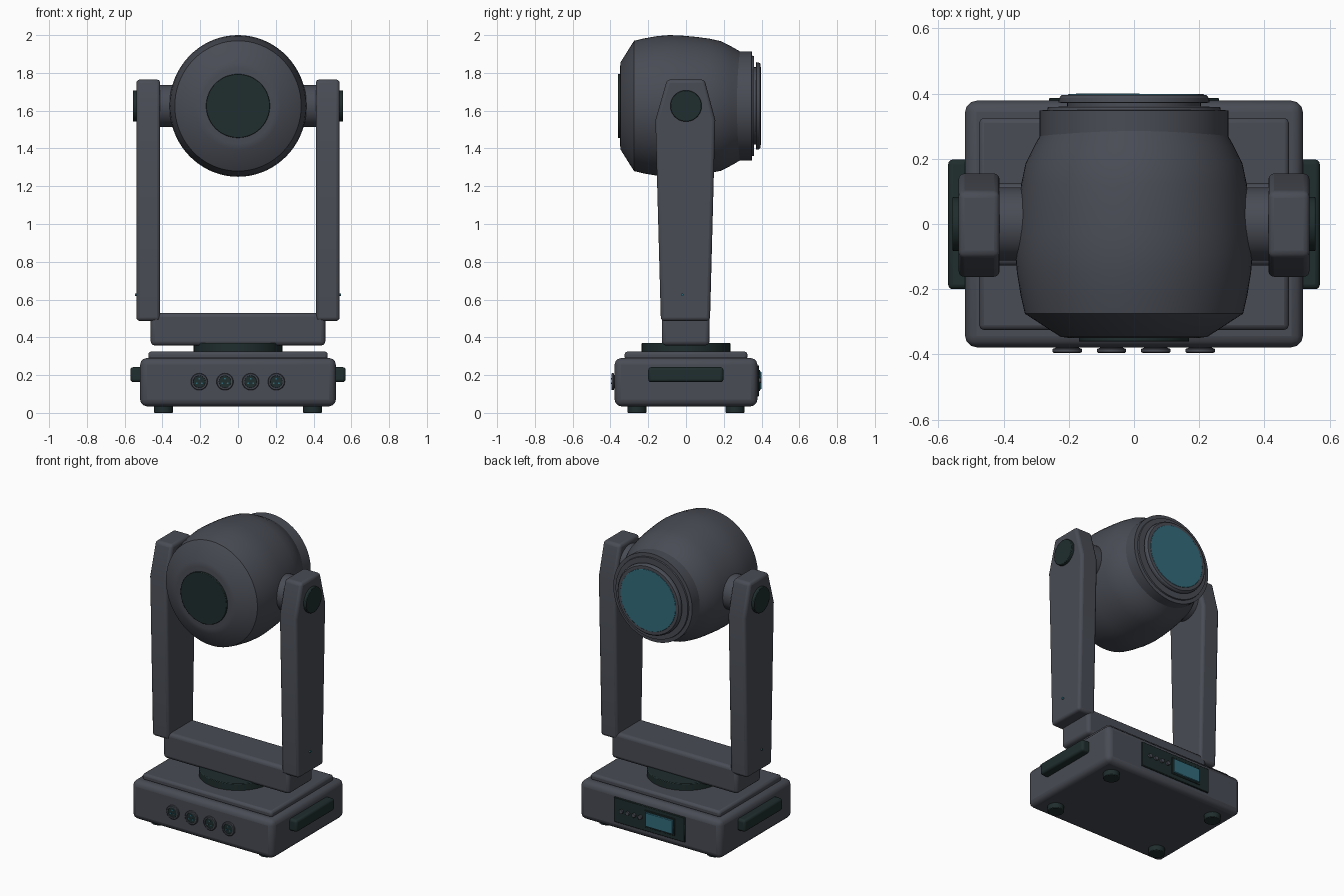
import bpy, bmesh, math
from mathutils import Matrix, Vector

if "Cube" in bpy.data.objects:
    bpy.data.objects.remove(bpy.data.objects["Cube"])


def material(name, rgb):
    m = bpy.data.materials.new(name)
    m.diffuse_color = (*rgb, 1)
    m.use_nodes = True
    m.node_tree.nodes["Principled BSDF"].inputs["Base Color"].default_value = m.diffuse_color
    return m


GREY = material("slate grey", (0.066, 0.072, 0.090))
DARK = material("dark green black", (0.014, 0.026, 0.026))
TEAL = material("teal glass", (0.032, 0.150, 0.200))
AXIS = {"x": Matrix.Rotation(math.pi / 2, 4, "Y"),
        "y": Matrix.Rotation(-math.pi / 2, 4, "X"),
        "z": Matrix.Identity(4)}


def finish(name, bm, mat, bevel=0, segments=3):
    bmesh.ops.recalc_face_normals(bm, faces=bm.faces)
    me = bpy.data.meshes.new(name)
    bm.to_mesh(me)
    bm.free()
    ob = bpy.data.objects.new(name, me)
    bpy.context.collection.objects.link(ob)
    me.materials.append(mat)
    if bevel:
        b = ob.modifiers.new("bevel", "BEVEL")
        b.width, b.segments, b.limit_method = bevel, segments, "ANGLE"
        b.angle_limit = math.radians(25)
    bpy.ops.object.select_all(action="DESELECT")
    ob.select_set(True)
    bpy.context.view_layer.objects.active = ob
    bpy.ops.object.shade_smooth_by_angle(angle=math.radians(32))
    return ob


def box(name, lo, hi, mat, bevel=0, segments=3):
    lo, hi = Vector(lo), Vector(hi)
    bm = bmesh.new()
    bmesh.ops.create_cube(bm, size=1)
    bmesh.ops.scale(bm, vec=hi - lo, verts=bm.verts)
    bmesh.ops.translate(bm, vec=(lo + hi) / 2, verts=bm.verts)
    return finish(name, bm, mat, bevel, segments)


def cylinder(name, centre, radius, depth, axis, mat, bevel=0, sides=40):
    bm = bmesh.new()
    bmesh.ops.create_cone(bm, cap_ends=True, segments=sides, radius1=radius,
                          radius2=radius, depth=depth,
                          matrix=Matrix.Translation(centre) @ AXIS[axis])
    return finish(name, bm, mat, bevel, 2)


def lathe_y(name, profile, centre, mat, sides=64, squash=1.0):
    """Revolve (y, radius) pairs around the y direction, with end caps."""
    bm = bmesh.new()
    rings = []
    for y, r in profile:
        rings.append([bm.verts.new((centre[0] + squash * r * math.cos(a), centre[1] + y,
                                    centre[2] + r * math.sin(a)))
                      for a in (2 * math.pi * i / sides for i in range(sides))])
    for a, b in zip(rings, rings[1:]):
        for i in range(sides):
            j = (i + 1) % sides
            bm.faces.new((a[i], a[j], b[j], b[i]))
    bm.faces.new(rings[0])
    bm.faces.new(rings[-1])
    return finish(name, bm, mat)


# Base housing, top plate and feet
box("base_housing", (-0.518, -0.378, 0.035), (0.518, 0.378, 0.29), GREY, 0.035)
box("base_top_plate", (-0.475, -0.325, 0.28), (0.475, 0.325, 0.325), GREY, 0.015, 2)
for x in (-0.395, 0.395):
    for y in (-0.26, 0.26):
        cylinder("foot", (x, y, 0.022), 0.05, 0.044, "z", DARK, 0.004, 28)

# Front sockets: flange, dark recess face and three pins
for x in (-0.205, -0.069, 0.067, 0.203):
    lathe_y("socket_ring", [(0.02, 0.036), (-0.005, 0.036), (-0.008, 0.045),
                            (-0.017, 0.045), (-0.020, 0.041), (-0.020, 0.033),
                            (-0.012, 0.032)], (x, -0.375, 0.165), GREY, 32)
    cylinder("socket_face", (x, -0.388, 0.165), 0.032, 0.008, "y", DARK, 0, 24)
    for k in range(3):
        a = math.radians(90 + 120 * k)
        cylinder("socket_pin", (x + 0.016 * math.cos(a), -0.392, 0.165 + 0.016 * math.sin(a)),
                 0.005, 0.008, "y", TEAL, 0, 10)

# Rear control panel with screen and buttons
box("control_panel", (-0.26, 0.37, 0.088), (0.26, 0.387, 0.252), DARK, 0.003, 1)
box("screen_frame", (-0.19, 0.38, 0.115), (0.03, 0.392, 0.228), DARK, 0.002, 1)
box("screen", (-0.18, 0.385, 0.125), (0.02, 0.400, 0.218), TEAL, 0.003, 1)
for i in range(4):
    cylinder("panel_button", (0.062 + 0.046 * i, 0.392, 0.172), 0.014, 0.014, "y", GREY, 0.002, 16)

# Rotating neck and yoke cross bar
cylinder("neck", (0, 0, 0.34), 0.235, 0.06, "z", DARK, 0.004, 56)
box("yoke_bar", (-0.462, -0.128, 0.357), (0.462, 0.125, 0.53), GREY, 0.022)

ARM = [(-0.133, 0.487), (0.127, 0.487), (0.155, 1.55), (0.098, 1.765),
       (-0.100, 1.765), (-0.162, 1.55)]
HUB = 1.625
for side, s in (("left", -1), ("right", 1)):
    # Tapered yoke arm
    bm = bmesh.new()
    face = bm.faces.new([bm.verts.new((s * 0.412, y, z)) for y, z in ARM])
    out = bmesh.ops.extrude_face_region(bm, geom=[face])
    bmesh.ops.translate(bm, vec=(s * 0.126, 0, 0),
                        verts=[v for v in out["geom"] if isinstance(v, bmesh.types.BMVert)])
    bm.faces.new([v for v in face.verts]) if not face.is_valid else None
    finish(side + "_arm", bm, GREY, 0.018)
    # Tilt pivot, outer cap, indicator lamp and carrying handle
    cylinder(side + "_pivot", (s * 0.36, 0, HUB), 0.112, 0.14, "x", GREY, 0.004)
    cylinder(side + "_pivot_cap", (s * 0.54, 0, HUB), 0.083, 0.034, "x", DARK, 0.004)
    cylinder(side + "_lamp", (s * 0.538, -0.02, 0.625), 0.007, 0.016, "x", TEAL, 0, 12)
    x0, x1 = sorted((s * 0.50, s * 0.570))
    box(side + "_handle", (x0, -0.2, 0.163), (x1, 0.198, 0.242), DARK, 0.015)

# Lamp head shell
lathe_y("head_shell", [(-0.350, 0.20), (-0.346, 0.232), (-0.275, 0.345), (-0.22, 0.358),
                       (-0.15, 0.370), (-0.09, 0.375), (-0.03, 0.373), (0.05, 0.366),
                       (0.12, 0.357), (0.185, 0.343), (0.24, 0.315), (0.29, 0.286)],
        (0, 0, HUB), GREY, 72, 0.97)
cylinder("rear_cover", (0, -0.348, HUB), 0.169, 0.026, "y", DARK, 0.003, 56)

# Front collar, stepped rim, lens bezel and lens
lathe_y("head_collar", [(0.27, 0.289), (0.348, 0.289), (0.350, 0.266), (0.359, 0.264),
                        (0.360, 0.20)], (0, 0, HUB), GREY)
lathe_y("lens_bezel", [(0.355, 0.205), (0.371, 0.205), (0.372, 0.232), (0.386, 0.230),
                       (0.395, 0.222), (0.396, 0.20)], (0, 0, HUB), GREY)
cylinder("lens", (0, 0.389, HUB), 0.202, 0.018, "y", TEAL, 0.002, 64)
